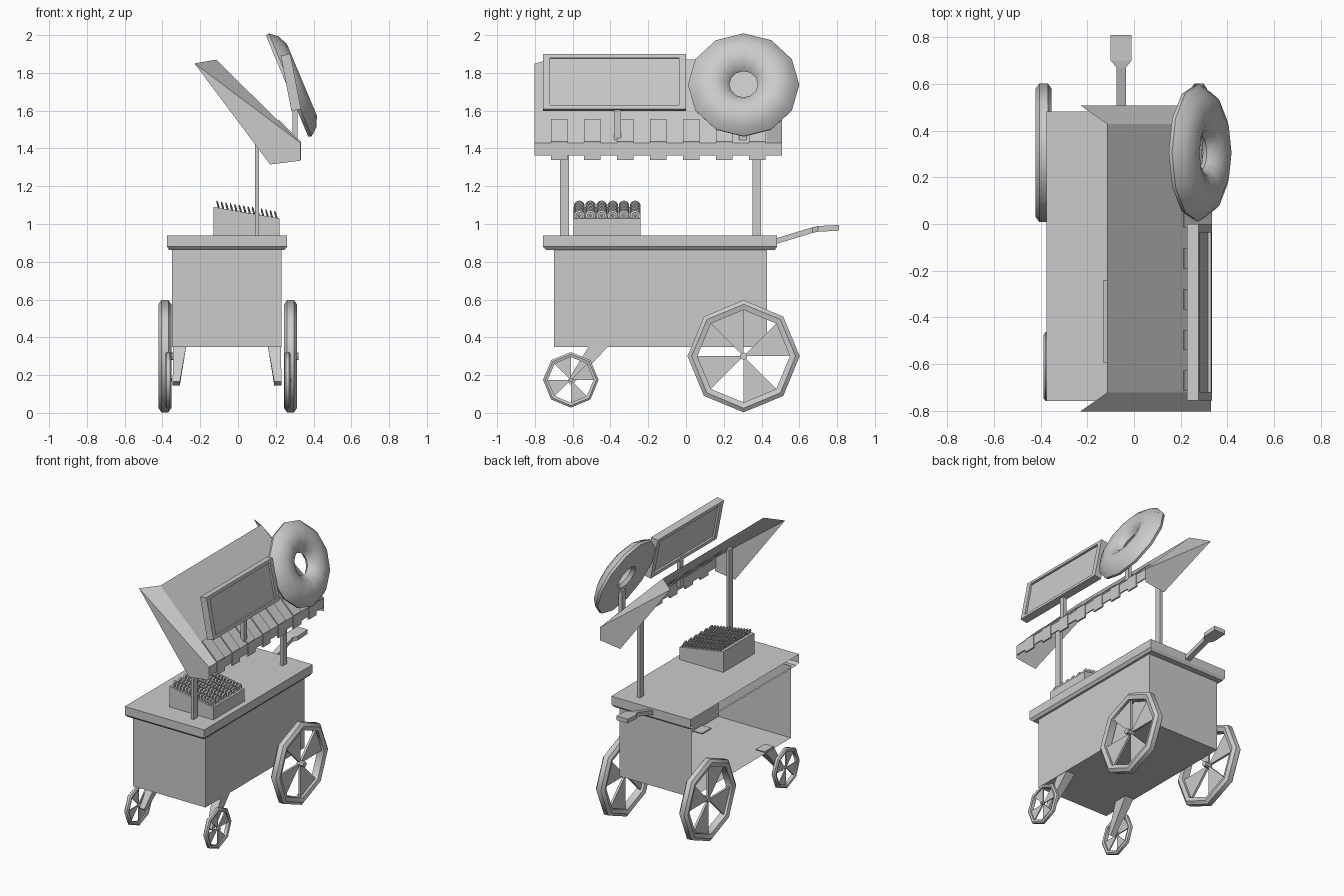
import bpy, bmesh, math
from mathutils import Matrix, Vector

if "Cube" in bpy.data.objects:
    bpy.data.objects.remove(bpy.data.objects["Cube"])

def make(name, verts, faces, smooth=False, fix=True):
    me = bpy.data.meshes.new(name)
    me.from_pydata([tuple(v) for v in verts], [], faces)
    if fix:
        bm = bmesh.new()
        bm.from_mesh(me)
        bmesh.ops.recalc_face_normals(bm, faces=bm.faces)
        bm.to_mesh(me)
        bm.free()
    ob = bpy.data.objects.new(name, me)
    bpy.context.collection.objects.link(ob)
    if smooth:
        bpy.ops.object.select_all(action='DESELECT')
        ob.select_set(True)
        bpy.context.view_layer.objects.active = ob
        bpy.ops.object.shade_smooth_by_angle(angle=math.radians(50))
    return ob

def loft(name, rings, cap=(True, True)):
    """Join equal-length rings of points into a skin."""
    n = len(rings[0])
    verts = [p for r in rings for p in r]
    faces = [(i*n+j, i*n+(j+1) % n, (i+1)*n+(j+1) % n, (i+1)*n+j)
             for i in range(len(rings)-1) for j in range(n)]
    if cap[0]: faces.append(tuple(range(n)))
    if cap[1]: faces.append(tuple(range(len(verts)-n, len(verts))))
    return make(name, verts, faces)

def rect(x0, x1, y0, y1, z):
    return [(x0, y0, z), (x1, y0, z), (x1, y1, z), (x0, y1, z)]

def box(name, x0, x1, y0, y1, z0, z1):
    return loft(name, [rect(x0, x1, y0, y1, z0), rect(x0, x1, y0, y1, z1)])

def prism_y(name, pts, y0, y1):
    return loft(name, [[(x, y, z) for x, z in pts] for y in (y0, y1)])

def ring_geo(profile, n, mat, verts, faces):
    """Closed (radius, axial) profile turned about local x; first point at the top."""
    b, m = len(verts), len(profile)
    for i in range(n):
        t = math.pi/2 + 2*math.pi*i/n
        verts += [mat @ Vector((a, r*math.cos(t), r*math.sin(t))) for r, a in profile]
    faces += [(b+i*m+j, b+i*m+(j+1) % m, b+(i+1) % n*m+(j+1) % m, b+(i+1) % n*m+j)
              for i in range(n) for j in range(m)]

def open_side(ob):
    """Remove the faces looking towards -x."""
    bm = bmesh.new()
    bm.from_mesh(ob.data)
    bmesh.ops.delete(bm, geom=[f for f in bm.faces if f.normal.x < -.6], context='FACES_ONLY')
    bm.to_mesh(ob.data)
    bm.free()

# Cart body and counter, open on the vendor's side
open_side(loft('cart_body', [rect(-.35, .23, -.70, .43, .35), rect(-.35, .23, -.70, .43, .87)], (True, False)))
open_side(loft('counter', [rect(-.35, .23, -.70, .43, .862), rect(-.365, .245, -.74, .47, .862),
                           rect(-.375, .26, -.757, .482, .88), rect(-.375, .26, -.757, .482, .94)], (False, True)))

# Wheels: octagonal rim, four wedge spokes, hub
def wheel(name, x, y, z, s):
    mat = Matrix.Translation((x, y, z)) @ Matrix.Scale(s, 4)
    v, f = [], []
    ring_geo([(.245, -.026), (.245, .026), (.275, .034), (.297, .018), (.297, -.018), (.275, -.034)], 8, mat, v, f)
    make(name + '_rim', v, f, smooth=True)
    v, f = [], []
    for k in range(4):
        b = len(v)
        t0 = k*math.pi/2
        for a in (-.008, .008):
            v.append(mat @ Vector((a, 0, 0)))
            v += [mat @ Vector((a, .25*math.cos(t), .25*math.sin(t))) for t in (t0, t0+math.pi/4)]
        f += [(b, b+1, b+2), (b+3, b+5, b+4)] + [(b+i, b+(i+1) % 3, b+3+(i+1) % 3, b+3+i) for i in range(3)]
    make(name + '_spokes', v, f)
    loft(name + '_hub', [[mat @ Vector((a, .02*math.cos(i*math.pi/4), .02*math.sin(i*math.pi/4)))
                          for i in range(8)] for a in (-.01, .043)])

for side, xb, xs in (('right', .278, .262), ('left', -.387, -.37)):
    wheel('back_wheel_' + side, xb, .305, .30, 1)
    wheel('front_wheel_' + side, xs, -.61, .175, .495)

# Slanted tapering front legs
for side, s in (('right', 1), ('left', -1)):
    X = lambda d: -.058 + s*d
    loft('front_leg_' + side, [
        [(X(.215), -.51, .36), (X(.285), -.51, .36), (X(.285), -.405, .36), (X(.215), -.405, .36)],
        [(X(.25), -.63, .165), (X(.288), -.63, .165), (X(.288), -.605, .145), (X(.25), -.605, .145)]])

# Push handle with a flat paddle grip, its arm carried on under the counter
loft('handle', [[(-.055-w, y, z-.015), (-.055+w, y, z-.015), (-.055+w, y, z+.015), (-.055-w, y, z+.015)]
                for y, z, w in ((.12, .80, .02), (.48, .91, .02), (.67, .968, .02),
                                (.70, .974, .045), (.81, .98, .045))])

# Awning posts
for i, y in enumerate((-.643, .375)):
    box('awning_post_%d' % i, .09, .112, y-.023, y+.023, .94, 1.62)

# Awning: sloping roof, striped fringe, flared wings
YC = -.147
make('awning_roof', [(-.115, YC-.575, 1.87), (-.115, YC+.575, 1.87), (.33, YC+.575, 1.43), (.33, YC-.575, 1.43)],
     [(3, 2, 1, 0)], fix=False)
for s in (-1, 1):
    y0, y1 = YC+s*.575, YC+s*.655
    make('awning_wing', [(-.115, y0, 1.87), (.33, y0, 1.43), (.33, y1, 1.43), (.33, y1, 1.335),
                         (.17, y1, 1.315), (-.23, y1, 1.85)],
         [(0, 1, 2, 5), (5, 2, 3, 4)])
w = 1.31/15
for i in range(15):
    ya, odd = YC-.655+i*w, i % 2
    zb = 1.34 if odd else 1.362
    d = .004 if odd else 0
    prism_y('awning_fringe', [(.322, 1.43), (.33+d, 1.43), (.33+d, zb), (.322, zb)], ya, ya+w)
    if odd:
        prism_y('awning_stripe', [(.21, 1.54), (.214, 1.555), (.334, 1.436), (.33, 1.42)], ya, ya+w)

# Tilted sign: frame with a recessed panel
tilt = Matrix.Translation((.28, -.378, 1.75)) @ Matrix.Rotation(math.radians(-11), 4, 'Y')
def loop(x, hy, hz):
    return [tilt @ Vector((x, a*hy, b*hz)) for a, b in ((-1, -1), (1, -1), (1, 1), (-1, 1))]
loft('sign_frame', [loop(-.012, .342, .122), loop(-.026, .342, .122), loop(-.026, .378, .149),
                    loop(.026, .378, .149), loop(.026, .342, .127), loop(.012, .342, .127)])
box('sign_post', .288, .314, -.382, -.344, 1.40, 1.63)
box('ring_post', .288, .314, .28, .32, 1.40, 1.63)

# Big display doughnut, flat at the back
v, f = [], []
mat = Matrix.Translation((.26, .305, 1.73)) @ Matrix.Rotation(math.radians(-22.7), 4, 'Y')
ring_geo([(.09, 0), (.075, .025), (.10, .062), (.15, .085), (.205, .085), (.26, .06), (.295, .018), (.29, 0)],
         12, mat, v, f)
make('display_doughnut', v, f, smooth=True)

# Sloping tray with rows of small doughnuts
prism_y('tray', [(-.13, .94), (.22, .94), (.22, 1.03), (-.13, 1.09)], -.595, -.24)
v, f = [], []
for i in range(14):
    x = -.105 + i*.0235
    for j in range(6):
        z = 1.09 - (x+.13)*.06/.35 + .011
        m = Matrix.Translation((x, -.565+j*.0592, z)) @ Matrix.Rotation(math.radians(-15), 4, 'Y')
        ring_geo([(.006, 0), (.017, .005), (.029, 0), (.017, -.005)], 10, m, v, f)
make('small_doughnuts', v, f)
